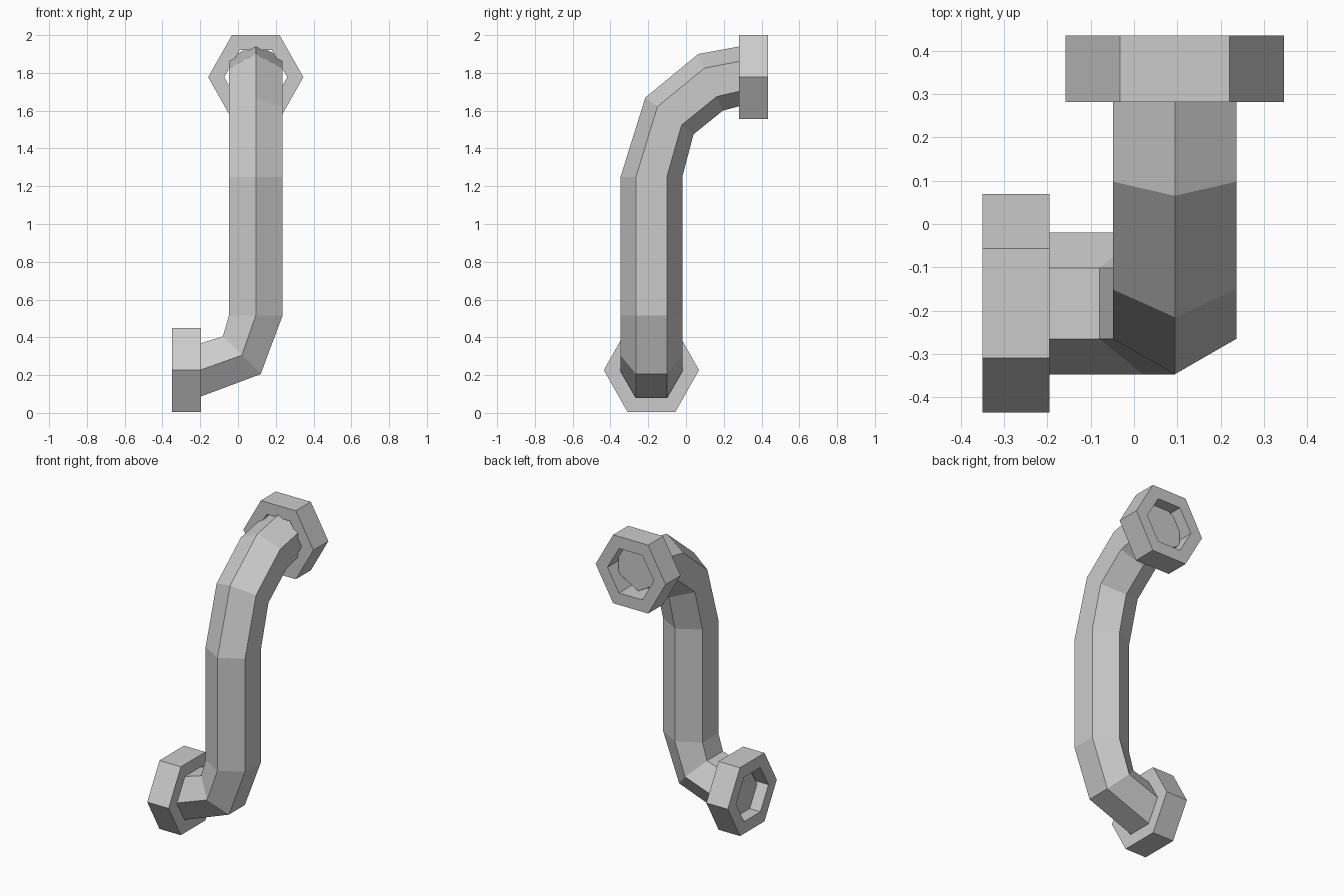
import bpy, bmesh, math
from mathutils import Vector

if "Cube" in bpy.data.objects:
    bpy.data.objects.remove(bpy.data.objects["Cube"])

metal = bpy.data.materials.new("light grey metal")
metal.diffuse_color = (0.6, 0.6, 0.6, 1)
metal.use_nodes = True
metal.node_tree.nodes["Principled BSDF"].inputs["Base Color"].default_value = metal.diffuse_color


def finish(name, bm):
    bmesh.ops.recalc_face_normals(bm, faces=bm.faces[:])
    mesh = bpy.data.meshes.new(name)
    bm.to_mesh(mesh)
    bm.free()
    mesh.materials.append(metal)
    obj = bpy.data.objects.new(name, mesh)
    bpy.context.collection.objects.link(obj)


def bridge(bm, a, b):
    for i in range(6):
        j = (i + 1) % 6
        bm.faces.new((a[i], a[j], b[j], b[i]))


def hexagon(bm, center, u, v):
    # six corners, the first one along u
    return [bm.verts.new(Vector(center) + Vector(u) * math.cos(i * math.pi / 3)
                         + Vector(v) * math.sin(i * math.pi / 3)) for i in range(6)]


def nut(name, center, depth, across):
    # hexagonal ring with a through hole
    bm = bmesh.new()
    c, d, w = Vector(center), Vector(depth), Vector(across)
    up = Vector((0, 0, 1))
    rings = [hexagon(bm, c + d * s, w * r, up * h)
             for s, r, h in ((-1, .252, .257), (1, .252, .257),
                             (1, .167, .167), (-1, .167, .167))]
    for k in range(4):
        bridge(bm, rings[k], rings[(k + 1) % 4])
    finish(name, bm)


# Pipe: mitred hexagonal rings (center, half-diagonal toward the front, half-diagonal sideways)
R, F = 0.1635, 0.1635 / math.cos(math.pi / 6)
X, Y = 0.094, -0.183
A = R / math.cos(math.pi / 6) * 0.75 / 0.75
K = 1 / math.sin(math.pi / 3)
rings = [
    ((-0.272, Y, 0.206), (0, -R, 0), (0.0, 0, 0.141 * K)),
    ((-0.196, Y, 0.228), (0, -R, 0), (0.0, 0, 0.141 * K)),
    ((0.02, Y, 0.305), (0, -R, 0), (-0.10 * K, 0, 0.10 * K)),
    ((X, Y, 0.515), (0, -R, 0), (-0.142 * K, 0, 0)),
    ((X, Y, 1.25), (0, -R, 0), (-0.142 * K, 0, 0)),
    ((X, -0.0875, 1.5725), (0, -0.1275, 0.0975), (-0.142 * K, 0, 0)),
    ((X, 0.13, 1.75), (0, -0.065, 0.15), (-0.142 * K, 0, 0)),
    ((X, 0.283, 1.782), (0, 0, 0.158), (-0.142 * K, 0, 0)),
    ((X, 0.358, 1.797), (0, 0, 0.158), (-0.142 * K, 0, 0)),
]
bm = bmesh.new()
loops = [hexagon(bm, *r) for r in rings]
for a, b in zip(loops, loops[1:]):
    bridge(bm, a, b)
bm.faces.new(loops[0])
bm.faces.new(loops[-1])
finish("pipe", bm)

# Hexagonal end nuts
nut("lower_nut", (-0.272, Y, 0.2265), (0.077, 0, 0), (0, 1, 0))
nut("upper_nut", (X, 0.358, 1.7775), (0, 0.077, 0), (1, 0, 0))
